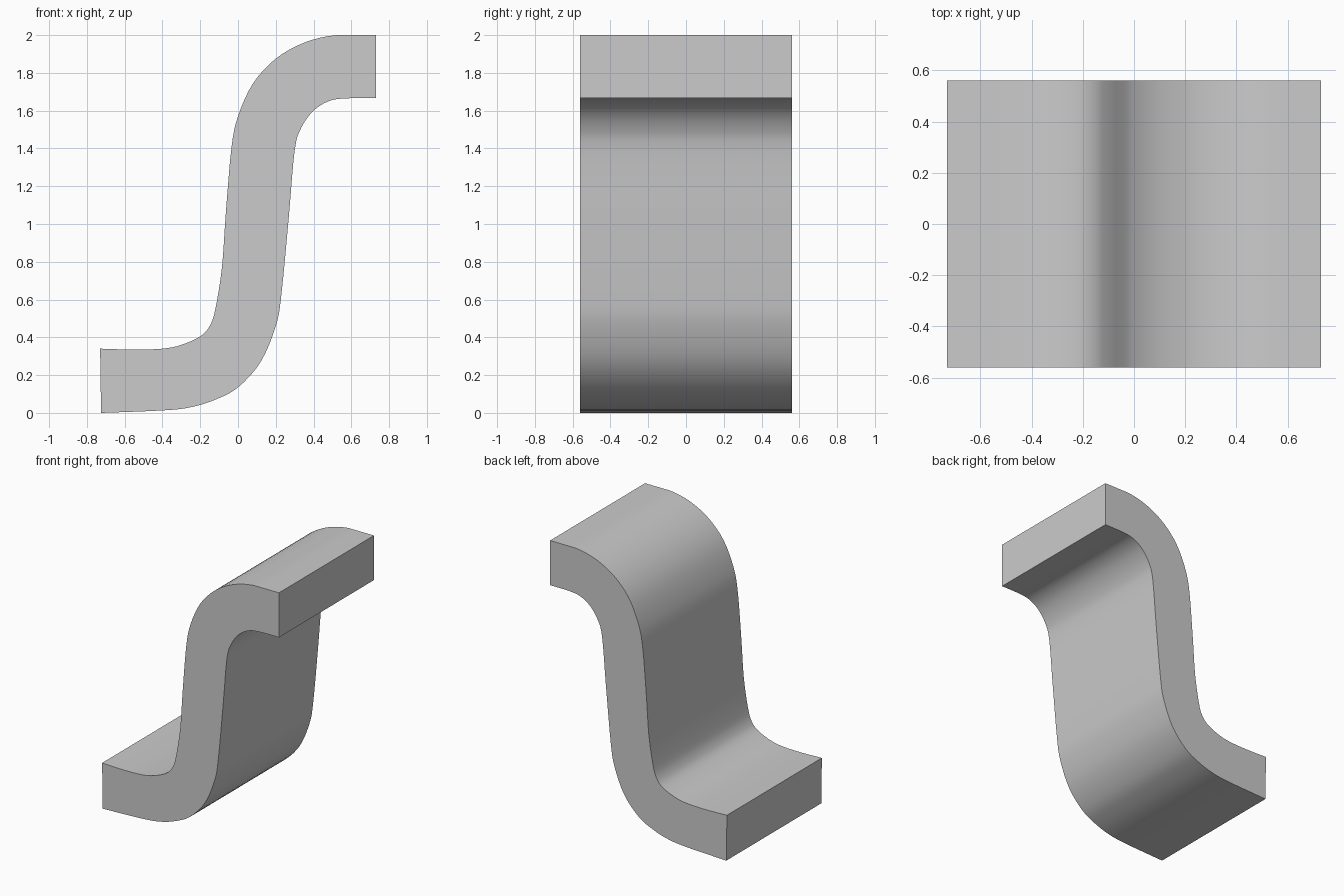
import bpy
import bmesh
import math
from mathutils import Vector

cube = bpy.data.objects.get("Cube")
if cube:
    bpy.data.objects.remove(cube, do_unlink=True)

HALF_DEPTH = 0.56
STEPS = 4

# Outline of the S-shaped bracket as (x, z): upper side, then lower side
upper_side = [(-0.73, 0.34), (-0.55, 0.335), (-0.4, 0.34), (-0.3, 0.36),
              (-0.2, 0.405), (-0.15, 0.46), (-0.12, 0.55), (-0.085, 0.77),
              (-0.065, 1.05), (-0.035, 1.4), (0, 1.57), (0.08, 1.745),
              (0.2, 1.875), (0.35, 1.96), (0.52, 2), (0.73, 2)]
lower_side = [(0.73, 1.667), (0.57, 1.665), (0.48, 1.65), (0.4, 1.6),
              (0.335, 1.51), (0.3, 1.39), (0.27, 1.05), (0.23, 0.63),
              (0.2, 0.46), (0.12, 0.27), (0, 0.135), (-0.12, 0.07),
              (-0.25, 0.03), (-0.4, 0.013), (-0.725, 0)]


def smooth_path(points):
    """Run a Catmull-Rom curve through the points."""
    pts = [Vector(p) for p in points]
    pts = [pts[0]] + pts + [pts[-1]]
    path = []
    for a, b, c, d in zip(pts, pts[1:], pts[2:], pts[3:]):
        for i in range(STEPS):
            t = i / STEPS
            p = 0.5 * (2 * b + (c - a) * t + (2 * a - 5 * b + 4 * c - d) * t ** 2
                       + (3 * b - a - 3 * c + d) * t ** 3)
            path.append((p.x, min(max(p.y, 0), 2)))
    path.append(tuple(points[-1]))
    return path


def make_material(name, color):
    mat = bpy.data.materials.new(name)
    mat.use_nodes = True
    mat.diffuse_color = color
    mat.node_tree.nodes["Principled BSDF"].inputs["Base Color"].default_value = color
    return mat


# Bracket: extrude the outline along the depth
outline = smooth_path(upper_side) + smooth_path(lower_side)
bm = bmesh.new()
face = bm.faces.new([bm.verts.new((x, -HALF_DEPTH, z)) for x, z in outline])
result = bmesh.ops.extrude_face_region(bm, geom=[face])
moved = [v for v in result["geom"] if isinstance(v, bmesh.types.BMVert)]
bmesh.ops.translate(bm, verts=moved, vec=(0, 2 * HALF_DEPTH, 0))
bmesh.ops.recalc_face_normals(bm, faces=bm.faces)
mesh = bpy.data.meshes.new("s_bracket")
bm.to_mesh(mesh)
bm.free()

bracket = bpy.data.objects.new("s_bracket", mesh)
bpy.context.collection.objects.link(bracket)
mesh.materials.append(make_material("light grey", (0.6, 0.6, 0.6, 1)))
bpy.context.view_layer.objects.active = bracket
bracket.select_set(True)
bpy.ops.object.shade_smooth_by_angle(angle=math.radians(30))
